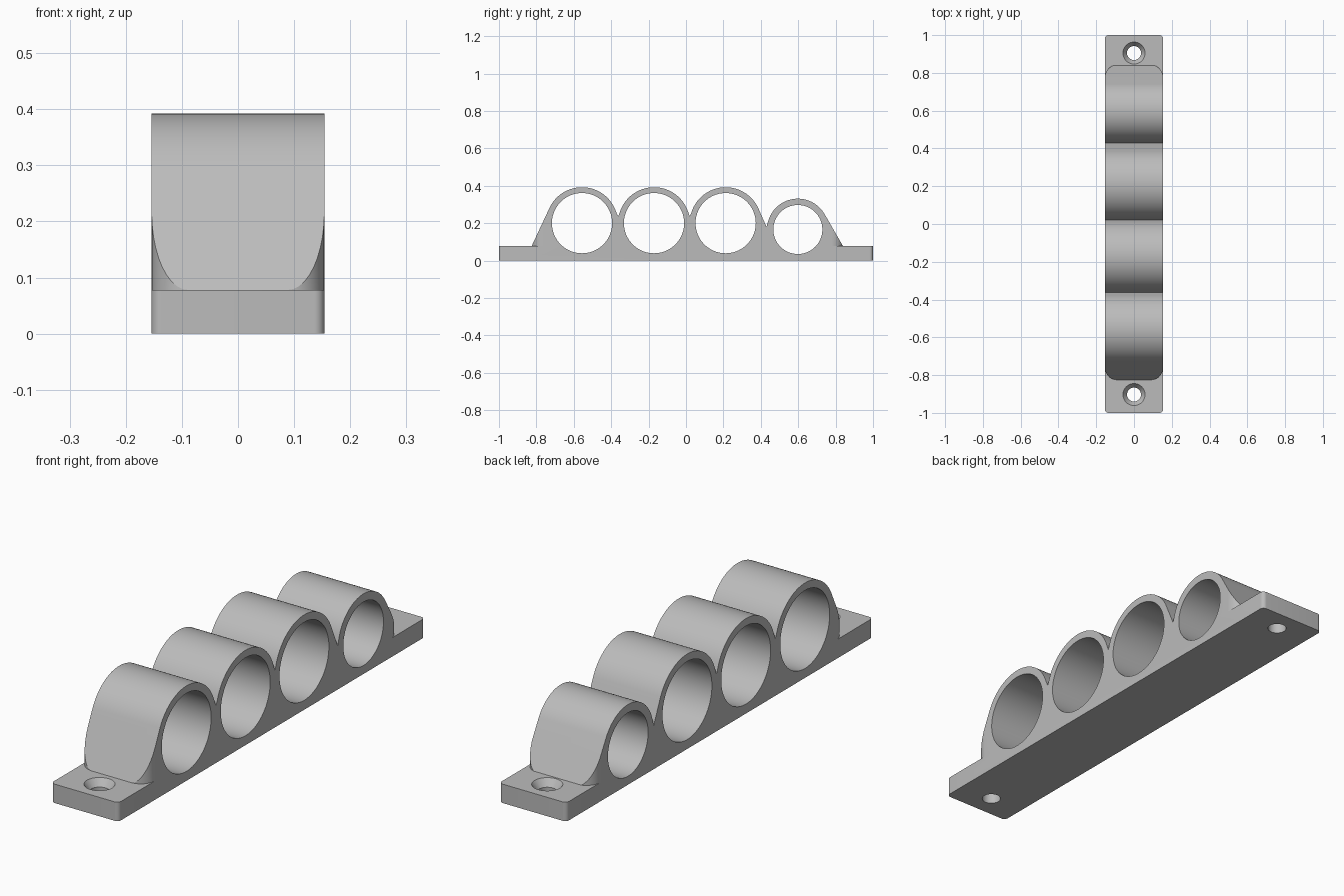
import bpy, bmesh
from math import sin, cos, pi, radians
from mathutils import Matrix, Vector

cube = bpy.data.objects.get("Cube")
if cube:
    bpy.data.objects.remove(cube, do_unlink=True)

HALF_WIDTH = 0.154
PLATE_TOP = 0.078

grey = bpy.data.materials.new("light_grey")
grey.use_nodes = True
grey.diffuse_color = (0.5, 0.5, 0.5, 1)
grey.node_tree.nodes["Principled BSDF"].inputs["Base Color"].default_value = grey.diffuse_color


def prism(name, points, direction):
    """Extrude a closed outline of 3D points along a direction."""
    bm = bmesh.new()
    face = bm.faces.new([bm.verts.new(p) for p in points])
    ext = bmesh.ops.extrude_face_region(bm, geom=[face])
    moved = [v for v in ext["geom"] if isinstance(v, bmesh.types.BMVert)]
    bmesh.ops.translate(bm, verts=moved, vec=direction)
    bmesh.ops.recalc_face_normals(bm, faces=bm.faces)
    return add_object(name, bm)


def add_object(name, bm):
    mesh = bpy.data.meshes.new(name)
    bm.to_mesh(mesh)
    bm.free()
    mesh.materials.append(grey)
    obj = bpy.data.objects.new(name, mesh)
    bpy.context.collection.objects.link(obj)
    return obj


def cylinder(name, matrix, r_low, r_high, depth, sides=96):
    bm = bmesh.new()
    bmesh.ops.create_cone(bm, cap_ends=True, segments=sides, radius1=r_low,
                          radius2=r_high, depth=depth, matrix=matrix)
    return add_object(name, bm)


def rounded_rect(y0, y1, r, z, steps=10):
    corners = [(1, 1, 0), (-1, 1, 90), (-1, -1, 180), (1, -1, 270)]
    pts = []
    for sx, sy, start in corners:
        cx = sx * (HALF_WIDTH - r)
        cy = y1 - r if sy > 0 else y0 + r
        for i in range(steps + 1):
            a = radians(start + 90 * i / steps)
            pts.append((cx + r * cos(a), cy + r * sin(a), z))
    return pts


def combine(target, other, operation):
    """Apply a boolean and discard the tool object."""
    mod = target.modifiers.new(operation, 'BOOLEAN')
    mod.operation = operation
    mod.solver = 'EXACT'
    mod.object = other
    bpy.context.view_layer.objects.active = target
    bpy.ops.object.modifier_apply(modifier=mod.name)
    bpy.data.objects.remove(other, do_unlink=True)


def arc(y, z, r, a0, a1, steps=40):
    angles = [radians(a0 + (a1 - a0) * i / steps) for i in range(steps + 1)]
    return [(y + r * cos(a), z + r * sin(a)) for a in angles]


# Rings: centre y, centre z, outer radius, bore radius, arc start and end
rings = [(-0.556, 0.2, 0.192, 0.161, 154.6, 20),
         (-0.171, 0.2, 0.192, 0.161, 160, 20),
         (0.212, 0.2, 0.192, 0.161, 160, 25),
         (0.598, 0.166, 0.165, 0.131, 165, 28.8)]
valleys = [[(-0.363, 0.235)], [(0.021, 0.235)], [(0.424, 0.195), (0.43, 0.18)], []]

# Side profile of the humped holder, front slope to back slope
profile = [(-0.85, 0.03), (-0.825, PLATE_TOP)]
for (y, z, r, bore, a0, a1), valley in zip(rings, valleys):
    profile += arc(y, z, r, a0, a1) + valley
profile += [(0.839, PLATE_TOP), (0.865, 0.03)]
holder = prism("tube_holder", [(-0.2, y, z) for y, z in profile], (0.4, 0, 0))

# Round the upright corners of the holder
footprint = prism("footprint", rounded_rect(-0.825, 0.842, 0.065, 0.02), (0, 0, 0.6))
combine(holder, footprint, 'INTERSECT')

# Base plate with mounting tabs
plate = prism("base_plate", rounded_rect(-1, 1, 0.018, 0), (0, 0, PLATE_TOP))
combine(holder, plate, 'UNION')

# Tube bores
for y, z, r, bore, a0, a1 in rings:
    turn = Matrix.Translation((0, y, z)) @ Matrix.Rotation(pi / 2, 4, 'Y')
    combine(holder, cylinder("bore", turn, bore, bore, 1), 'DIFFERENCE')

# Countersunk screw holes
for y in (-0.903, 0.905):
    shaft = cylinder("screw_hole", Matrix.Translation((0, y, 0)), 0.037, 0.037, 0.4, 48)
    combine(holder, shaft, 'DIFFERENCE')
    sink = cylinder("countersink", Matrix.Translation((0, y, 0.065)), 0.031, 0.067, 0.05, 48)
    combine(holder, sink, 'DIFFERENCE')

# Smooth curved walls, sharp edges kept
bpy.ops.object.select_all(action='DESELECT')
holder.select_set(True)
bpy.context.view_layer.objects.active = holder
bpy.ops.object.shade_smooth_by_angle(angle=radians(25))
